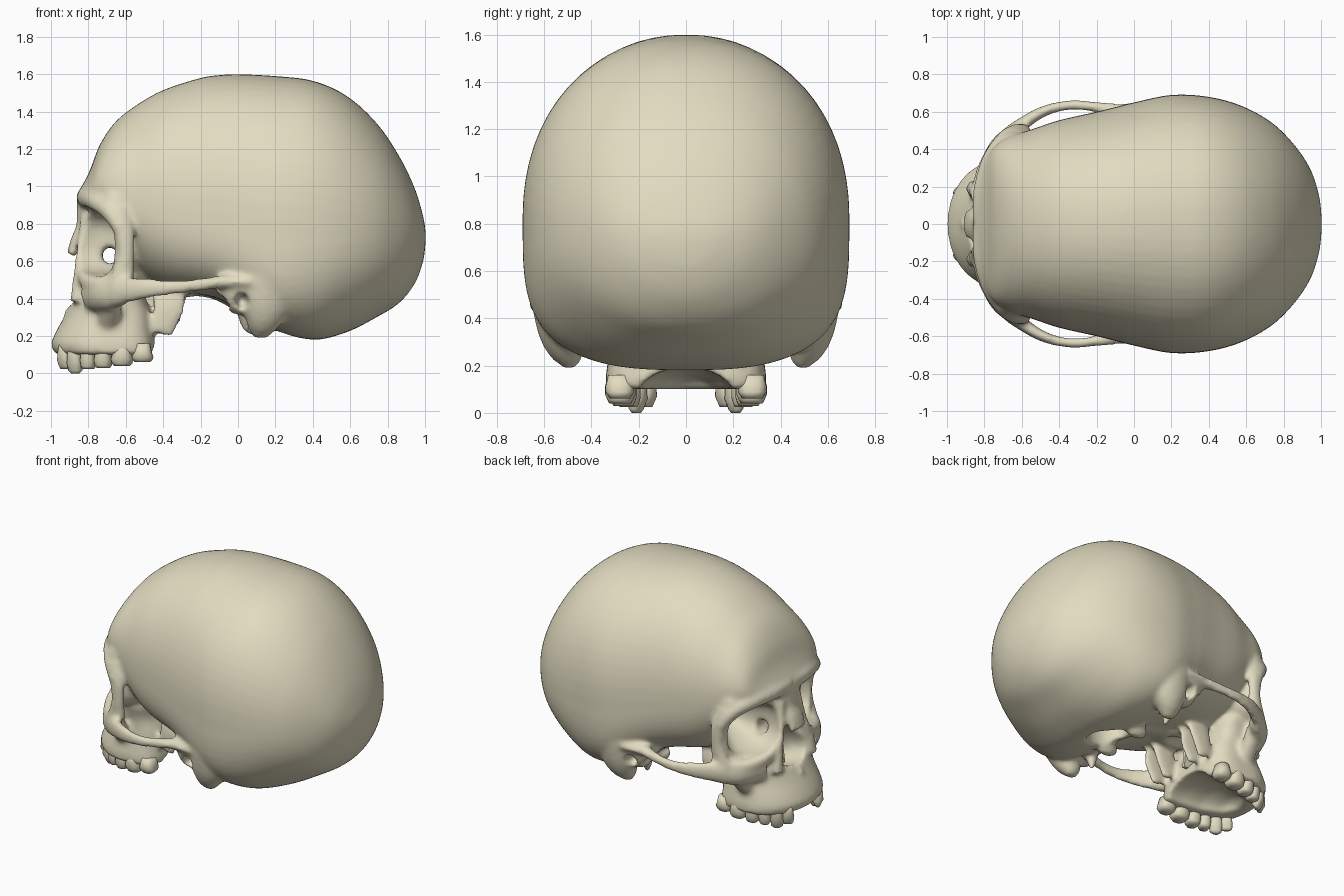
import bpy, bmesh, math
from mathutils import Vector, Matrix

BONE = bpy.data.materials.new("bone")
BONE.diffuse_color = (0.76, 0.71, 0.53, 1)
SIDES = (1, -1)


def sp(v, n):
    return math.copysign(abs(v) ** (2 / n), v)


def spline(pts, k=5):
    """Catmull-Rom through tuples of any length."""
    out = []
    for i in range(len(pts) - 1):
        a, b, c, d = pts[max(i - 1, 0)], pts[i], pts[i + 1], pts[min(i + 2, len(pts) - 1)]
        for j in range(k):
            t = j / k
            out.append(tuple(0.5 * (2 * q + (r - p) * t + (2 * p - 5 * q + 4 * r - s) * t * t
                                    + (3 * q - p - 3 * r + s) * t ** 3)
                             for p, q, r, s in zip(a, b, c, d)))
    return out + [tuple(pts[-1])]


def loft(bm, rings):
    loops = [[bm.verts.new(p) for p in r] for r in rings]
    for a, b in zip(loops, loops[1:]):
        for i in range(len(a)):
            j = (i + 1) % len(a)
            bm.faces.new((a[i], a[j], b[j], b[i]))
    bm.faces.new(loops[0][::-1])
    bm.faces.new(loops[-1])


def circle(n):
    return [(math.cos(2 * math.pi * i / n), math.sin(2 * math.pi * i / n)) for i in range(n)]


def tube(bm, pts, side=1):
    """Points are x, y, z, sideways radius, upright (or depth) radius."""
    pts = spline([(p[0], p[1] * side, *p[2:]) for p in pts])
    pos = [Vector(p[:3]) for p in pts]
    way = (pos[-1] - pos[0]).normalized()
    ref = Vector((1, 0, 0)) if abs(way.z) > 0.75 else Vector((0, 0, 1))
    rings = []
    for i, p in enumerate(pts):
        t = (pos[min(i + 1, len(pos) - 1)] - pos[max(i - 1, 0)]).normalized()
        u = t.cross(ref).normalized()
        v = u.cross(t)
        rings.append([pos[i] + u * p[3] * c + v * p[4] * s for c, s in circle(16)])
    loft(bm, rings)


def ball(bm, c, r, side=1):
    m = Matrix.Translation((c[0], c[1] * side, c[2])) @ Matrix.Diagonal((*r, 1))
    bmesh.ops.create_uvsphere(bm, u_segments=24, v_segments=14, radius=1, matrix=m)


def orbit(bm, rows, side):
    """Cone of the eye socket: rows are distance from apex, half width, half height."""
    rings = []
    for t, ra, rb in rows:
        cx, cy, cz = -0.36 - 0.38 * t, 0.13 + 0.17 * t, 0.68 + 0.02 * t
        rings.append([(cx + 0.406 * ra * sp(c, 2.5), side * (cy + 0.914 * ra * sp(c, 2.5)),
                       cz + rb * sp(s, 2.5) - 0.1 * ra * c) for c, s in circle(32)])
    loft(bm, rings)


def make(name, bm):
    bmesh.ops.recalc_face_normals(bm, faces=bm.faces[:])
    me = bpy.data.meshes.new(name)
    bm.to_mesh(me)
    bm.free()
    me.materials.append(BONE)
    ob = bpy.data.objects.new(name, me)
    bpy.context.collection.objects.link(ob)
    return ob


def remesh(ob, size):
    m = ob.modifiers.new("remesh", 'REMESH')
    m.mode = 'VOXEL'
    m.voxel_size = size
    m.use_smooth_shade = True


def bake(ob):
    bpy.context.view_layer.update()
    me = bpy.data.meshes.new_from_object(ob.evaluated_get(bpy.context.evaluated_depsgraph_get()))
    ob.modifiers.clear()
    ob.data = me


# Braincase: x, top, widest height, bottom, half width, upper and lower roundness
bm = bmesh.new()
case = [(-.85, .98, .93, .89, .08, 2, 2), (-.83, 1.01, .94, .88, .24, 2, 2),
        (-.79, 1.09, .96, .87, .35, 2, 2), (-.74, 1.22, .98, .84, .42, 2.1, 2),
        (-.66, 1.34, .96, .76, .47, 2.1, 2), (-.55, 1.43, .92, .54, .505, 2.15, 2.3),
        (-.40, 1.515, .90, .45, .555, 2.15, 2.6), (-.2, 1.58, .87, .42, .60, 2.15, 3),
        (-.1, 1.595, .86, .395, .625, 2.15, 3.2), (0, 1.60, .84, .34, .65, 2.15, 3.3),
        (.2, 1.59, .82, .23, .69, 2.15, 3.6), (.4, 1.565, .8, .18, .68, 2.2, 3.0),
        (.58, 1.485, .78, .22, .63, 2.15, 2.5), (.74, 1.34, .77, .30, .54, 2.1, 2.3),
        (.86, 1.165, .76, .375, .42, 2.1, 2.2), (.945, .99, .75, .48, .29, 2, 2),
        (.99, .84, .74, .6, .15, 2, 2), (1.003, .76, .735, .70, .04, 2, 2)]
loft(bm, [[(x, w * sp(c, nt if s > 0 else nb),
            m + ((zt - m) * sp(s, nt) if s > 0 else (m - zb) * sp(s, nb)))
           for c, s in circle(64)] for x, zt, m, zb, w, nt, nb in spline(case)])

# Upper jaw: z, front, back, half width
jaw = [(.10, -.97, -.45, .335), (.15, -1.0, -.44, .34), (.22, -.975, -.45, .33),
       (.32, -.92, -.46, .315), (.42, -.87, -.50, .32), (.52, -.84, -.50, .35), (.55, -.81, -.52, .34)]
loft(bm, [[((f + b) / 2 + (b - f) / 2 * sp(c, 2.05 if c < 0 else 4),
            w * sp(s, 2.05 if c < 0 else 4), z) for c, s in circle(40)]
          for z, f, b, w in spline(jaw, 3)])

# Midline bones: nasal bridge, ethmoid, sphenoid, clivus, nasal spine
tube(bm, [(-.815, 0, .92, .08, .05), (-.82, 0, .79, .07, .045),
          (-.86, 0, .71, .085, .035), (-.89, 0, .63, .08, .028)])
tube(bm, [(-.80, 0, .68, .115, .18), (-.6, 0, .66, .115, .2), (-.4, 0, .60, .13, .18)])
ball(bm, (-.34, 0, .54), (.25, .22, .14))
tube(bm, [(-.3, 0, .50, .15, .08), (-.1, 0, .46, .13, .07), (.1, 0, .33, .14, .06)])
tube(bm, [(-.85, 0, .34, .03, .025), (-.93, 0, .33, .012, .014)])

for s in SIDES:
    # Eye socket wall and its rim
    orbit(bm, [(0, .06, .06), (.5, .14, .13), (1, .21, .19)], s)
    tube(bm, [(-.82, .02, .94, .045, .05), (-.82, .18, .94, .04, .05), (-.77, .34, .925, .045, .05),
              (-.69, .455, .87, .045, .05), (-.625, .50, .77, .04, .04)], s)
    ball(bm, (-.64, .44, .89), (.09, .055, .10), s)
    tube(bm, [(-.65, .475, .88, .035, .055), (-.61, .50, .76, .035, .055),
              (-.60, .505, .63, .03, .045), (-.62, .49, .5, .04, .07)], s)
    tube(bm, [(-.81, .17, .555, .045, .045), (-.81, .25, .505, .045, .045),
              (-.75, .38, .475, .045, .045), (-.65, .48, .485, .045, .045)], s)
    # Frontal process of the jaw beside the nose
    tube(bm, [(-.79, .08, .86, .04, .05), (-.82, .125, .66, .035, .045),
              (-.84, .175, .5, .04, .045), (-.85, .19, .38, .05, .05)], s)
    # Cheekbone and arch
    tube(bm, [(-.78, .25, .43, .07, .10), (-.71, .41, .425, .065, .09), (-.61, .51, .44, .045, .075)], s)
    tube(bm, [(-.70, .28, .25, .05, .06), (-.68, .37, .35, .05, .06), (-.67, .43, .43, .05, .06)], s)
    tube(bm, [(-.66, .49, .44, .04, .08), (-.5, .595, .455, .03, .058), (-.35, .635, .46, .026, .04),
              (-.2, .625, .475, .03, .034), (-.08, .595, .49, .05, .035), (.06, .58, .49, .07, .04)], s)
    # Temporal lump, mastoid, condyle, styloid stub
    ball(bm, (.03, .5, .45), (.15, .12, .14), s)
    tube(bm, [(.16, .56, .52, .10, .15), (.15, .54, .36, .09, .13),
              (.125, .50, .25, .07, .08), (.115, .49, .19, .025, .035)], s)
    ball(bm, (.11, .15, .26), (.09, .045, .06), s)
    tube(bm, [(.03, .40, .36, .05, .05), (.04, .38, .27, .03, .03), (.05, .37, .22, .015, .015)], s)
    # Pterygoid plates
    for y in (.13, .23):
        tube(bm, [(-.38, .17, .5, .035, .11), (-.37, y, .36, .022, .09), (-.41, y, .21, .02, .06)], s)

skull = make("skull", bm)
remesh(skull, 0.014)

# Openings: eye sockets, nose, palate, foramen, ear and jaw-joint hollows
bm = bmesh.new()
for s in SIDES:
    orbit(bm, [(.08, .03, .04), (.5, .11, .105), (.85, .175, .156), (1, .186, .17), (1.45, .205, .18)], s)
    ball(bm, (.02, .63, .385), (.04, .12, .05), s)
    ball(bm, (-.1, .50, .375), (.065, .09, .05), s)
nose = [(-1.05, .375, .62, .13), (-.88, .375, .645, .13), (-.75, .34, .62, .12),
        (-.6, .27, .53, .09), (-.28, .25, .42, .09)]
loft(bm, [[(x, w * c * (1 - .35 * sn), (lo + hi) / 2 + (hi - lo) / 2 * sn) for c, sn in circle(28)]
          for x, lo, hi, w in nose])
loft(bm, [[(x, w * c, .08 + h * sn) for c, sn in circle(28)] for x, w, h in
          [(-.89, .03, .03), (-.84, .12, .07), (-.7, .18, .10), (-.55, .2, .11), (-.3, .2, .11)]])
tube(bm, [(.22, 0, .08, .12, .15), (.22, 0, .25, .12, .15), (.22, 0, .42, .11, .13)])
tube(bm, [(-.685, -.2, .63, .042, .045), (-.685, .2, .63, .042, .045)])
cutter = make("opening_cutter", bm)
cutter.hide_render = True
remesh(cutter, 0.014)
bake(skull)
bake(cutter)

cut = skull.modifiers.new("openings", 'BOOLEAN')
cut.operation = 'DIFFERENCE'
cut.solver = 'EXACT'
cut.object = cutter
remesh(skull, 0.014)
soft = skull.modifiers.new("soften", 'SMOOTH')
soft.factor = 0.5
soft.iterations = 7
bake(skull)
skull.data.shade_smooth()
bpy.data.objects.remove(cutter)

# Nasal septum
bm = bmesh.new()
plate = [(-.78, .36), (-.76, .52), (-.6, .54), (-.44, .46), (-.42, .24), (-.6, .25)]
loft(bm, [[(x, y, z) for x, z in plate] for y in (-.01, .01)])
make("nasal_septum", bm)

# Teeth, half an arch mirrored (front incisors missing): x, y, tip height, half width, half depth
arch = [(-.925, .165, .025, .040, .04), (-.87, .21, .0, .043, .046),
        (-.80, .243, .025, .042, .052), (-.72, .265, .03, .049, .06),
        (-.62, .278, .04, .06, .066), (-.51, .28, .06, .058, .062)]
bm = bmesh.new()
for s in SIDES:
    for i, (x, y, tip, w, d) in enumerate(arch):
        a, b = arch[max(i - 1, 0)], arch[min(i + 1, 5)]
        t = Vector((b[0] - a[0], (b[1] - a[1]) * s, 0)).normalized()
        n = Vector((-t.y, t.x, 0))
        end = .35 if i < 2 else .7
        rows = [(.16, .7, .8), (.115, .85, .97), (.5 * (.115 + tip), 1, .97),
                (tip + .014, .92, end + .12), (tip, .5 if i == 1 else .7, end)]
        loft(bm, [[Vector((x, y * s, z)) + t * w * kw * sp(c, 2.6) + n * d * kd * sp(q, 2.6)
                   for c, q in circle(16)] for z, kw, kd in rows])
teeth = make("teeth", bm)
teeth.data.shade_smooth()
